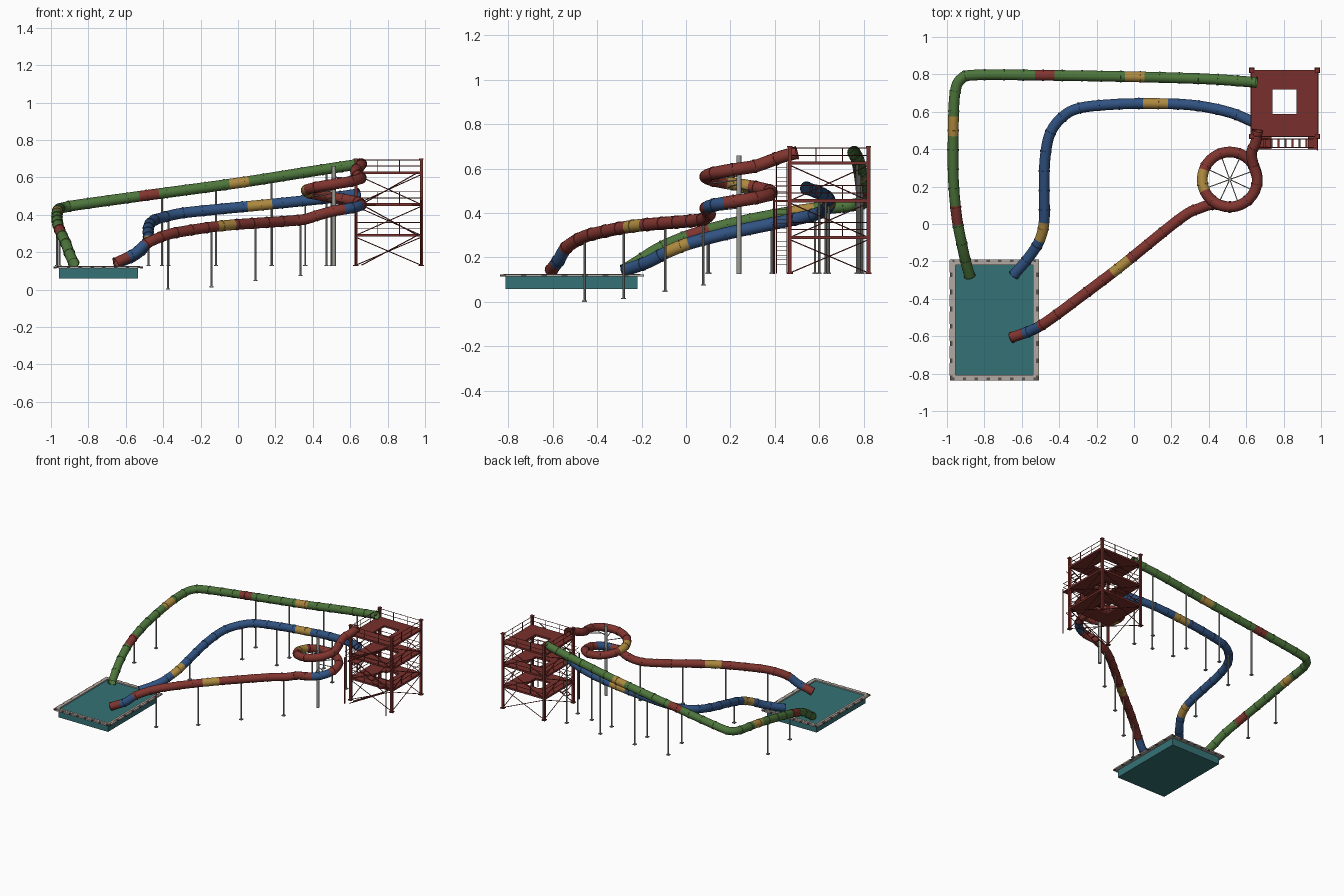
import bpy, bmesh, math
from mathutils import Vector, Matrix

if "Cube" in bpy.data.objects:
    bpy.data.objects.remove(bpy.data.objects["Cube"])

COL = {"red": (.22, .036, .029), "green": (.075, .18, .045), "blue": (.03, .085, .22),
       "yellow": (.42, .25, .05), "tower red": (.19, .03, .025), "steel grey": (.33, .33, .31),
       "rim light": (.45, .40, .36), "rim dark": (.10, .085, .08), "water teal": (.036, .17, .18)}
MAT = {}
for name, c in COL.items():
    MAT[name] = bpy.data.materials.new(name)
    MAT[name].diffuse_color = (*c, 1)


def finish(bm, name, mats, smooth=False):
    me = bpy.data.meshes.new(name)
    bm.normal_update()
    bm.to_mesh(me)
    bm.free()
    ob = bpy.data.objects.new(name, me)
    bpy.context.collection.objects.link(ob)
    for m in mats:
        me.materials.append(MAT[m])
    if smooth:
        bpy.context.view_layer.objects.active = ob
        ob.select_set(True)
        bpy.ops.object.shade_smooth_by_angle(angle=math.radians(35))
        ob.select_set(False)
    return ob


def box(bm, x0, x1, y0, y1, z0, z1):
    m = Matrix.Translation(((x0+x1)/2, (y0+y1)/2, (z0+z1)/2)) @ Matrix.Diagonal((x1-x0, y1-y0, z1-z0, 1))
    bmesh.ops.create_cube(bm, size=1, matrix=m)


def rod(bm, a, b, r, n=8):
    a, b = Vector(a), Vector(b)
    d = b - a
    m = Matrix.Translation((a+b)/2) @ d.to_track_quat('Z', 'Y').to_matrix().to_4x4()
    bmesh.ops.create_cone(bm, cap_ends=True, segments=n, radius1=r, radius2=r, depth=d.length, matrix=m)


def frame(bm, x0, x1, y0, y1, w, z0, z1):
    box(bm, x0, x1, y0, y0+w, z0, z1)
    box(bm, x0, x1, y1-w, y1, z0, z1)
    box(bm, x0, x0+w, y0+w, y1-w, z0, z1)
    box(bm, x1-w, x1, y0+w, y1-w, z0, z1)


# ---- slide tubes: smooth path, flanged sections, coloured bands ----
R, SEG = .0285, .105


def smooth_path(pts):
    p = [Vector(q) for q in pts]
    p = [2*p[0]-p[1]] + p + [2*p[-1]-p[-2]]
    out = []
    for i in range(1, len(p)-2):
        a, b, c, d = p[i-1:i+3]
        for k in range(12):
            t = k/12
            out.append(.5*(2*b + (c-a)*t + (2*a-5*b+4*c-d)*t*t + (3*b-a-3*c+d)*t**3))
    return out + [p[-2]]


def tube(name, pts, base, bands, sides=16):
    path = smooth_path(pts)
    cum = [0]
    for a, b in zip(path, path[1:]):
        cum.append(cum[-1] + (b-a).length)
    total = cum[-1]

    def at(s):
        i = max(j for j in range(len(path)-1) if cum[j] <= max(s, 0))
        return path[i].lerp(path[i+1], (s-cum[i])/(cum[i+1]-cum[i]))
    n = round(total/SEG)
    step = total/n
    prof = []
    for k in range(n):
        s = k*step
        prof += [(s, R+.0025), (s+.004, R+.0025), (s+.0041, R)]
        prof += [(s+step*j/8, R) for j in range(1, 8)]
        prof += [(s+step-.0041, R), (s+step-.004, R+.0025)]
    prof.append((total, R+.0025))
    mats = ["red", "green", "blue", "yellow"]
    bm = bmesh.new()
    prev = None
    for s, r in prof:
        c = at(s)
        t = (at(min(s+.01, total)) - at(max(s-.01, 0))).normalized()
        u = t.cross(Vector((0, 0, 1))).normalized()
        v = u.cross(t)
        ring = [bm.verts.new(c + r*(u*math.cos(2*math.pi*j/sides) + v*math.sin(2*math.pi*j/sides)))
                for j in range(sides)]
        if prev:
            col = base
            for centre, half, m in bands:
                if (c - Vector(centre)).length < half:
                    col = m
            for j in range(sides):
                f = bm.faces.new((prev[j-1], prev[j], ring[j], ring[j-1]))
                f.material_index = mats.index(col)
        prev = ring
    finish(bm, name, mats, True)
    return path


green = tube("green_slide", [
    (.655, .757, .672), (.4, .775, .633), (0, .787, .57), (-.48, .795, .505), (-.84, .797, .455),
    (-.925, .775, .44), (-.957, .70, .43), (-.966, .52, .41), (-.966, .25, .36), (-.948, .04, .305),
    (-.92, -.11, .245), (-.90, -.2, .19), (-.878, -.28, .14)], "green",
    [((0, .787, .57), .054, "yellow"), ((-.485, .795, .505), .054, "red"),
     ((-.966, .52, .41), .054, "yellow"), ((-.948, .05, .307), .054, "red")])
blue = tube("blue_slide", [
    (.645, .542, .512), (.513, .596, .493), (.326, .634, .472), (.11, .644, .45), (-.1, .64, .43),
    (-.29, .62, .41), (-.385, .57, .39), (-.45, .48, .37), (-.476, .345, .342), (-.48, .185, .308),
    (-.48, .02, .265), (-.503, -.083, .225), (-.556, -.17, .18), (-.645, -.275, .142)], "blue",
    [((.112, .644, .45), .062, "yellow"), ((-.49, -.04, .243), .056, "yellow")])

# spiral: clockwise one and a half turns down to the long run
CX, CY, SR = .512, .238, .147


def helix(deg):     # deg travelled clockwise from the back of the ring
    a = math.radians(90-deg)
    return (CX+SR*math.cos(a), CY+SR*math.sin(a), .635-.215*deg/540)


red = tube("red_spiral_slide", [(.66, .50, .672), (.65, .435, .655), (.628, .38, .635)]
           + [helix(d) for d in range(60, 541, 30)]
           + [(.43, .105, .398), (.353, .085, .375), (.246, .028, .365), (-.075, -.23, .342),
              (-.30, -.40, .31), (-.396, -.472, .287), (-.49, -.538, .245), (-.556, -.572, .19),
              (-.655, -.607, .142)], "red",
           [(helix(270), .062, "yellow"), (helix(498), .055, "blue"),
            ((-.075, -.23, .342), .062, "yellow"), ((-.545, -.568, .20), .062, "blue")])

# ---- slide supports ----
bm = bmesh.new()


def supports(path, spots):
    for x, y, z0 in spots:
        p = min(path, key=lambda q: (q.x-x)**2 + (q.y-y)**2)
        rod(bm, (p.x, p.y, z0), (p.x, p.y, p.z-R*.7), .0055, 10)
        box(bm, p.x-.011, p.x+.011, p.y-.011, p.y+.011, z0, z0+.006)


supports(green, [(x, .79, .125) for x in (.48, .18, -.12, -.41)] + [(-.965, .39, .125), (-.95, .10, .125)])
supports(blue, [(x, .62, .125) for x in (.51, .36, .18, -.12, -.40)] + [(-.48, .10, .125)])
supports(red, [(-.37, -.464, 0), (-.13, -.289, .012), (.097, -.105, .045), (.34, .065, .073)])
finish(bm, "slide_supports", ["steel grey"], True)

bm = bmesh.new()
rod(bm, (CX, CY, .125), (CX, CY, .66), .011, 16)
for d in range(70, 530, 45):
    x, y, z = helix(d)
    rod(bm, (CX, CY, z-.005), (x, y, z-.02), .003, 6)
finish(bm, "spiral_column_and_spokes", ["steel grey"], True)

# ---- tower ----
X0, X1, Y0, Y1 = .63, .98, .468, .822
LEVELS = (.29, .455, .625)
bm = bmesh.new()
for x in (X0, X1):
    for y in (Y0, Y1):
        box(bm, x-.008, x+.008, y-.008, y+.008, .125, .70)
        box(bm, x-.014, x+.014, y-.014, y+.014, .125, .131)
        box(bm, x-.012, x+.012, y-.012, y+.012, .695, .702)
    rod(bm, (x, .397, .125), (x, .397, .48), .004)
finish(bm, "tower_posts", ["tower red"])

bm = bmesh.new()
for z in LEVELS:                       # decks with a square stair opening
    box(bm, X0-.008, .74, Y0, Y1, z-.007, z+.007)
    box(bm, .868, X1+.006, Y0, Y1, z-.007, z+.007)
    box(bm, .74, .868, Y0, .587, z-.007, z+.007)
    box(bm, .74, .868, .718, Y1, z-.007, z+.007)
box(bm, .65, .735, .40, Y0, .45, .458)  # front landings
box(bm, .93, .985, .40, Y0, .45, .458)
finish(bm, "tower_decks", ["tower red"])

bm = bmesh.new()
corners = [(X0, Y0), (X1, Y0), (X1, Y1), (X0, Y1)]
for z in LEVELS:                       # guard rails, left open at the slide mouths
    for i, (ax, ay) in enumerate(corners):
        bx, by = corners[(i+1) % 4]
        for h in (.035, .068):
            rod(bm, (ax, ay, z+h), (bx, by, z+h), .0022, 6)
        for t in (1/3, 2/3):
            x, y = ax+(bx-ax)*t, ay+(by-ay)*t
            rod(bm, (x, y, z), (x, y, z+.068), .0022, 6)
for h in (.035, .068):                 # landing rail
    rod(bm, (.65, .40, .455+h), (.98, .40, .455+h), .002, 6)
    for x in (X0, X1):
        rod(bm, (x, .40, .455+h), (x, Y0, .455+h), .002, 6)
finish(bm, "tower_rails", ["tower red"])

bm = bmesh.new()
for z0, z1 in zip((.13,)+LEVELS[:2], LEVELS):   # cross braces on every side
    for i, (ax, ay) in enumerate(corners):
        bx, by = corners[(i+1) % 4]
        rod(bm, (ax, ay, z0), (bx, by, z1-.01), .0026, 6)
        rod(bm, (bx, by, z0), (ax, ay, z1-.01), .0026, 6)
finish(bm, "tower_braces", ["tower red"])

bm = bmesh.new()
for k, (z0, z1) in enumerate(zip((.13,)+LEVELS[:2], LEVELS)):   # outer stair flights
    xa, xb = (.66, .96) if k % 2 == 0 else (.96, .66)
    for y in (.408, .455):
        rod(bm, (xa, y, z0), (xb, y, z1), .003, 6)
    for j in range(1, 8):
        x, z = xa+(xb-xa)*j/8, z0+(z1-z0)*j/8
        box(bm, x-.006, x+.006, .408, .455, z-.001, z+.001)
finish(bm, "tower_stairs", ["tower red"])

# ---- splash pool ----
bm = bmesh.new()
box(bm, -.958, -.535, -.814, -.218, .058, .117)
finish(bm, "pool_basin", ["water teal"])
bm = bmesh.new()
frame(bm, -.985, -.509, -.836, -.190, .014, .114, .122)
finish(bm, "pool_rim_outer", ["rim dark"])
bm = bmesh.new()
frame(bm, -.971, -.523, -.822, -.204, .016, .114, .126)
for k in range(7):                     # pale paving slabs around the edge
    y = -.81 + k*.092
    for x in (-.986, -.523):
        box(bm, x, x+.015, y, y+.066, .113, .124)
    x = -.96 + k*.063
    if k < 7:
        for yy in (-.837, -.204):
            box(bm, x, x+.045, yy, yy+.015, .113, .124)
finish(bm, "pool_rim_inner", ["rim light"])

for m in bpy.data.materials:
    if m.users and not m.is_grease_pencil:
        m.use_nodes = True
        m.node_tree.nodes["Principled BSDF"].inputs["Base Color"].default_value = m.diffuse_color
